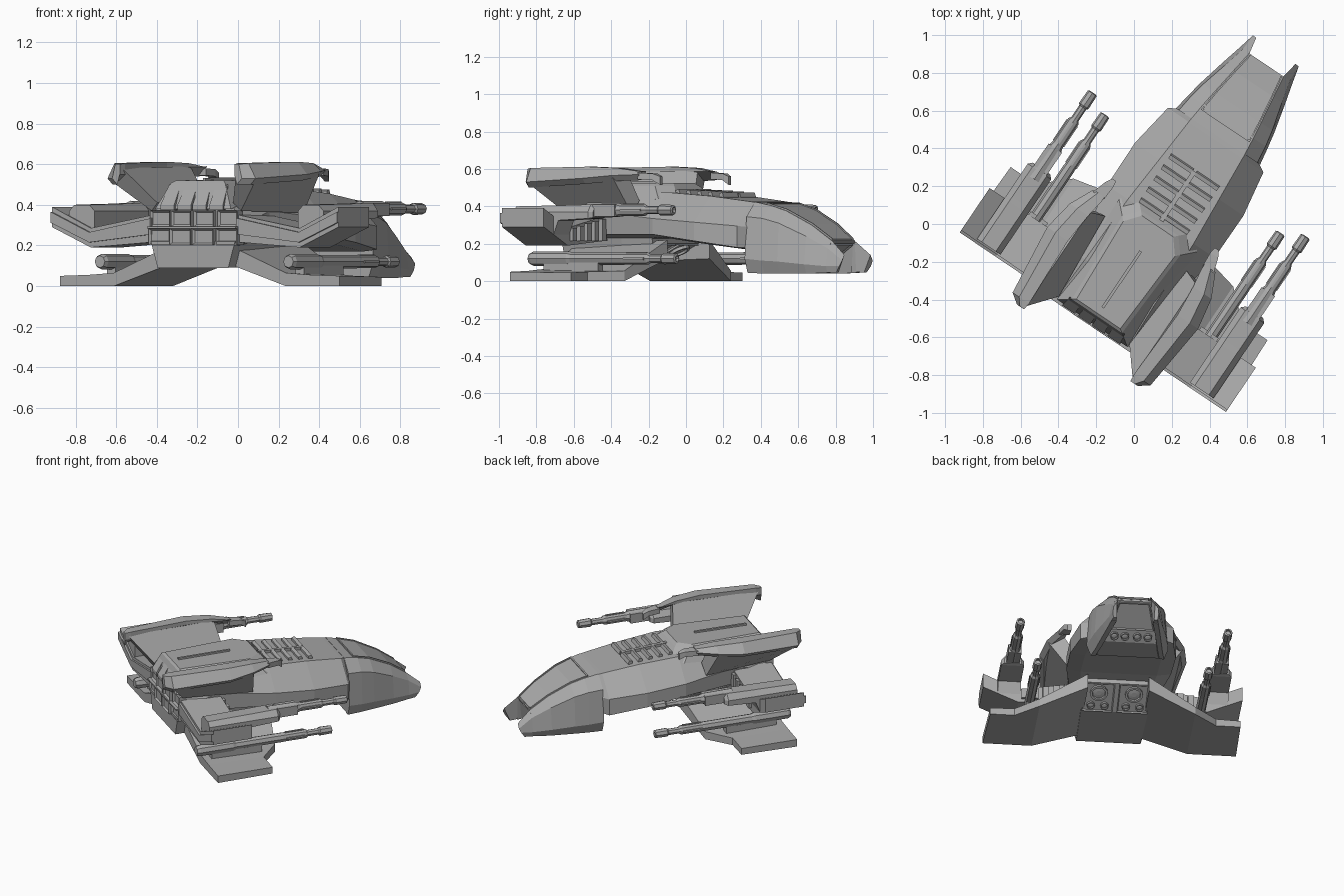
import bpy, bmesh
from math import sin, cos, pi, radians
from mathutils import Matrix

if "Cube" in bpy.data.objects:
    bpy.data.objects.remove(bpy.data.objects["Cube"])

hull_grey = bpy.data.materials.new("hull_grey")
hull_grey.use_nodes = True
GREY = (0.4, 0.4, 0.4, 1)
hull_grey.diffuse_color = GREY
hull_grey.node_tree.nodes["Principled BSDF"].inputs["Base Color"].default_value = GREY

# The craft is built nose towards +Y, then turned as a whole
PLACE = Matrix.Rotation(radians(-34), 4, 'Z') @ Matrix.Translation((0.11, 0, 0))


def finish(name, bm, mirror=False):
    bmesh.ops.recalc_face_normals(bm, faces=bm.faces)
    mesh = bpy.data.meshes.new(name)
    bm.to_mesh(mesh)
    bm.free()
    mesh.materials.append(hull_grey)
    ob = bpy.data.objects.new(name, mesh)
    bpy.context.collection.objects.link(ob)
    ob.matrix_world = PLACE
    if mirror:
        ob.modifiers.new("other_side", 'MIRROR')
    return ob


def add_loft(bm, rings):
    loops = [[bm.verts.new(p) for p in ring] for ring in rings]
    n = len(loops[0])
    for a, b in zip(loops, loops[1:]):
        for i in range(n):
            j = (i + 1) % n
            bm.faces.new((a[i], a[j], b[j], b[i]))
    return [bm.faces.new(loops[0]), bm.faces.new(loops[-1])]


def loft(name, rings, mirror=False):
    bm = bmesh.new()
    add_loft(bm, rings)
    return finish(name, bm, mirror)


def symmetric(y, half):
    """Closed cross-section from the points of its right half."""
    return [(x, y, z) for x, z in half] + [(-x, y, z) for x, z in reversed(half)]


def rect(y, x0, x1, z0, z1):
    return [(x0, y, z0), (x1, y, z0), (x1, y, z1), (x0, y, z1)]


def box(name, x0, x1, y0, y1, z0, z1, mirror=False):
    return loft(name, [rect(y0, x0, x1, z0, z1), rect(y1, x0, x1, z0, z1)], mirror)


def round_ring(x, y, z, r, sides):
    return [(x + r * cos(2 * pi * i / sides), y, z + r * sin(2 * pi * i / sides)) for i in range(sides)]


def framed(name, rings, rim=0.012, depth=-0.012):
    """Solid whose last end cap carries a sunken panel."""
    bm = bmesh.new()
    cap = add_loft(bm, rings)[1]
    bmesh.ops.recalc_face_normals(bm, faces=bm.faces)
    bmesh.ops.inset_individual(bm, faces=[cap], thickness=rim, depth=depth)
    return finish(name, bm)


# Underslung slopes: a frame (low point, high point) maps (x, along, out) onto the slope
class Slope:
    def __init__(self, y0, z0, y1, z1):
        self.y, self.z, self.dy, self.dz = y0, z0, y1 - y0, z1 - z0
        self.length = (self.dy ** 2 + self.dz ** 2) ** 0.5

    def at(self, x, t, out):
        return (x, self.y + t * self.dy + out * self.dz / self.length,
                self.z + t * self.dz - out * self.dy / self.length)

    def plate(self, name, w0, w1, t0, t1, centre=0, depth=-.008):
        framed(name, [[self.at(centre - w0, t0, o), self.at(centre + w0, t0, o),
                       self.at(centre + w1, t1, o), self.at(centre - w1, t1, o)]
                      for o in (-.02, .009)], .01, depth)

    def nozzle(self, name, x, t, r):
        loft(name, [[self.at(px, t + pz / self.length, out) for px, _, pz in round_ring(x, 0, 0, k * r, 14)]
                    for out, k in ((-.01, 1), (.016, 1), (.016, .75), (.005, .7), (.008, .3))], True)


# Main hull
loft("hull", [
    symmetric(-.54, [(.23, .385), (.27, .29), (.25, .2), (.2, .19)]),
    symmetric(-.3, [(.22, .45), (.28, .37), (.27, .25), (.2, .2)]),
    symmetric(.09, [(.21, .475), (.343, .335), (.343, .25), (.25, .235)]),
    symmetric(.36, [(.19, .455), (.346, .315), (.346, .215), (.25, .2)]),
    symmetric(.61, [(.172, .425), (.305, .295), (.305, .18), (.22, .17)]),
    symmetric(.64, [(.17, .42), (.25, .29), (.25, .18), (.2, .17)])])

# Nose, hollowed underneath between two cheeks
loft("nose", [
    symmetric(.633, [(.17, .424), (.25, .345), (.268, .12), (.24, .045), (.21, .045), (.205, .05)]),
    symmetric(.73, [(.16, .404), (.238, .335), (.252, .11), (.22, .04), (.19, .04), (.185, .05)]),
    symmetric(.82, [(.148, .376), (.22, .31), (.235, .105), (.205, .04), (.173, .04), (.17, .05)]),
    symmetric(.97, [(.127, .3), (.18, .24), (.199, .09), (.178, .04), (.145, .04), (.138, .137)]),
    symmetric(1.09, [(.11, .215), (.15, .175), (.168, .08), (.155, .045), (.12, .045), (.11, .205)])])
loft("nose_prong", [
    [(.12, 1.06, .05), (.158, 1.06, .045), (.17, 1.07, .08), (.153, 1.08, .175), (.108, 1.08, .22)],
    [(.12, 1.09, .05), (.155, 1.09, .045), (.168, 1.09, .08), (.15, 1.09, .175), (.108, 1.09, .215)],
    [(.122, 1.14, .045), (.145, 1.14, .045), (.15, 1.165, .08), (.146, 1.18, .11), (.125, 1.18, .14)]], True)


# Canopy plate and its raised rim
def canopy_ring(y, w, z, t):
    return [(-w, y, z - .01), (w, y, z - .01), (w, y, z + t), (-w, y, z + t)]


CANOPY = [(.705, .155, .41), (.82, .143, .377), (.97, .122, .301), (1.085, .104, .22)]
loft("canopy", [canopy_ring(y, w - .015, z, .004) for y, w, z in CANOPY])
loft("canopy_side_rim", [rect(y, w - .008, w, z - .01, z + .009) for y, w, z in CANOPY], True)
loft("canopy_rear_rim", [canopy_ring(y, .155, z, .009) for y, z in ((.7, .411), (.71, .409))])

# Sloped chin with its panel and small thrusters
chin = Slope(.82, .05, 1.09, .205)
chin.plate("chin_panel", .145, .1, .32, .96)
for x in (.04, .11):
    chin.nozzle("chin_thruster", x, .15, .028)

# Engine box below the hull, with sloped front intakes
loft("engine_box", [
    symmetric(-.56, [(.25, .22), (.21, .09)]),
    symmetric(-.18, [(.25, .28), (.22, .1)]),
    symmetric(.02, [(.25, .28), (.24, .2)])])
intakes = Slope(-.18, .1, .02, .2)
for side in (-1, 1):
    intakes.plate("intake_frame", .1, .1, .02, .98, side * .115, -.01)
intakes.nozzle("intake", .115, .66, .058)
for x in (.07, .16):
    intakes.nozzle("intake_port", x, .22, .027)

# Rear window grid, two rows of four
for row, z in enumerate((.243, .332)):
    for x in (-.2, -.067, .067, .2):
        w, h = .062 - .004 * row, .04
        back = -.562 - .014 * (abs(x) < .1) + .008 * row
        framed("rear_window", [rect(-.5, x - w, x + w, z - h, z + h),
                               rect(back, x - w, x + w, z - h, z + h)], .014, -.012)
box("rear_ledge", -.262, .262, -.575, -.5, .283, .292)


# Raised deck on the rear hull, with a flared skirt
def deck_ring(grow, z, rear_drop=0):
    half = [(.1, .06), (.165, -.02), (.14, -.5)]
    pts = [(x + grow, y + (grow if y > -.3 else -.7 * grow), z - (rear_drop if y < -.3 else 0)) for x, y in half]
    return pts + [(-x, y, z) for x, y, z in reversed(pts)]


loft("deck", [deck_ring(.085, .44, .06), deck_ring(.02, .508), deck_ring(0, .525, .005)])
loft("deck_spine", [rect(-.46, -.008, .008, .5, .533), rect(-.1, -.008, .008, .5, .535)])
for x in (.045, .145):
    loft("deck_rear_vent", [rect(-.57, x - .04, x + .04, .375, .4),
                            rect(-.51, x - .04, x + .03, .375, .5)], True)

# Ribbed grating ahead of the deck
for i in range(5):
    y = .11 + .07 * i
    z = .475 - .06 * (y - .09)
    loft("grating_rib", [rect(y, .01, .155, z - .02, z + .012),
                         rect(y + .022, .01, .155, z - .02, z + .018),
                         rect(y + .03, .01, .155, z - .02, z - .004)], True)
loft("grating_rail", [rect(.09, -.012, .012, .46, .492), rect(.41, -.012, .012, .44, .472)])

# Upper fins: curved rail with a bevelled outer edge, on a slanted web
RAIL = [(-.7, .34, .385, .5, .6), (-.66, .335, .44, .5, .605), (-.27, .35, .482, .52, .612),
        (-.1, .335, .452, .535, .605), (.03, .315, .39, .54, .585)]
loft("fin_rail", [[(a, y, z0 + .05), (b - .03, y, z0), (b, y, z0 + .03),
                   (a + .6 * (b - a), y, z1), (a, y, z1)] for y, a, b, z0, z1 in RAIL], True)
loft("fin_hook", [rect(.02, .315, .385, .545, .58), rect(.1, .31, .36, .54, .575),
                  rect(.135, .315, .34, .515, .56)], True)
loft("fin_web", [
    [(.225, -.54, .41), (.34, -.68, .58), (.42, -.64, .51), (.265, -.53, .37)],
    [(.26, -.05, .43), (.34, -.08, .59), (.44, -.1, .55), (.32, -.06, .36)]], True)


# Middle wings, bent like a shallow V
def wing_ring(y0, y1, stations):
    return [[(x, y0, z0), (x, y1, z0), (x, y1, z1), (x, y0, z1)] for x, z0, z1 in stations]


loft("middle_wing", wing_ring(-.54, -.27, [(.2, .22, .36), (.62, .19, .285), (.85, .29, .39)]), True)
loft("wing_rear_lip", wing_ring(-.553, -.5, [(.25, .255, .335), (.622, .215, .265), (.85, .312, .365)]), True)
for i in range(5):
    x = .28 + .07 * i
    box("wing_front_rib", x, x + .04, -.28, -.25, .215, .345 - .17 * (x - .2), True)

# Lower winglets, sloping down to flat tips
loft("lower_winglet", [
    [(.2, -.5, .1), (.2, .09, .12), (.2, .09, .22), (.2, -.5, .19)],
    [(.51, -.5, 0), (.51, .02, 0), (.51, .02, .055), (.51, -.5, .065)],
    [(.66, -.5, 0), (.66, -.115, 0), (.66, -.115, .05), (.66, -.5, .055)],
    [(.83, -.5, 0), (.82, -.115, 0), (.82, -.115, .045), (.83, -.5, .05)]], True)


# Guns: stepped barrels on blocky bodies
def gun(name, x, z, profile):
    loft(name, [round_ring(x, y, z, r, 8) for y, r in profile], True)


MUZZLE = [(0, .032), (.15, .032), (.165, .022), (.24, .022), (.25, .03), (.33, .028), (.335, .017), (.32, .015)]
gun("upper_barrel", .68, .38, [(-.1, .04), (.1, .038)] + [(.12 + y, r) for y, r in MUZZLE])
gun("lower_barrel", .56, .12, [(-.55, .03), (-.53, .039), (-.3, .039), (-.28, .033), (.05, .033)]
    + [(.06 + y, r) for y, r in MUZZLE])
loft("upper_gun_body", [
    [(x, y, z) for x, z in ((.68 - w, low), (.68 + w, low), (.68 + w, .37),
                            (.68 + .6 * w, h), (.68 - .6 * w, h), (.68 - w, .37))]
    for y, w, low, h in ((-.53, .075, .25, .4), (-.27, .075, .25, .405),
                         (-.24, .075, .325, .405), (-.05, .075, .335, .41), (-.03, .055, .34, .4))], True)
box("upper_gun_sleeve", .637, .723, -.04, .1, .345, .41, True)
box("lower_gun_mount", .535, .585, -.45, -.1, .03, .1, True)
for dx, dz in ((.03, 0), (-.03, 0), (0, .03)):
    for x, z, y in ((.68, .38, .13), (.56, .12, .07)):
        box("barrel_rail", x + dx - .006, x + dx + .006, y, y + .13, z + dz - .006, z + dz + .006, True)
